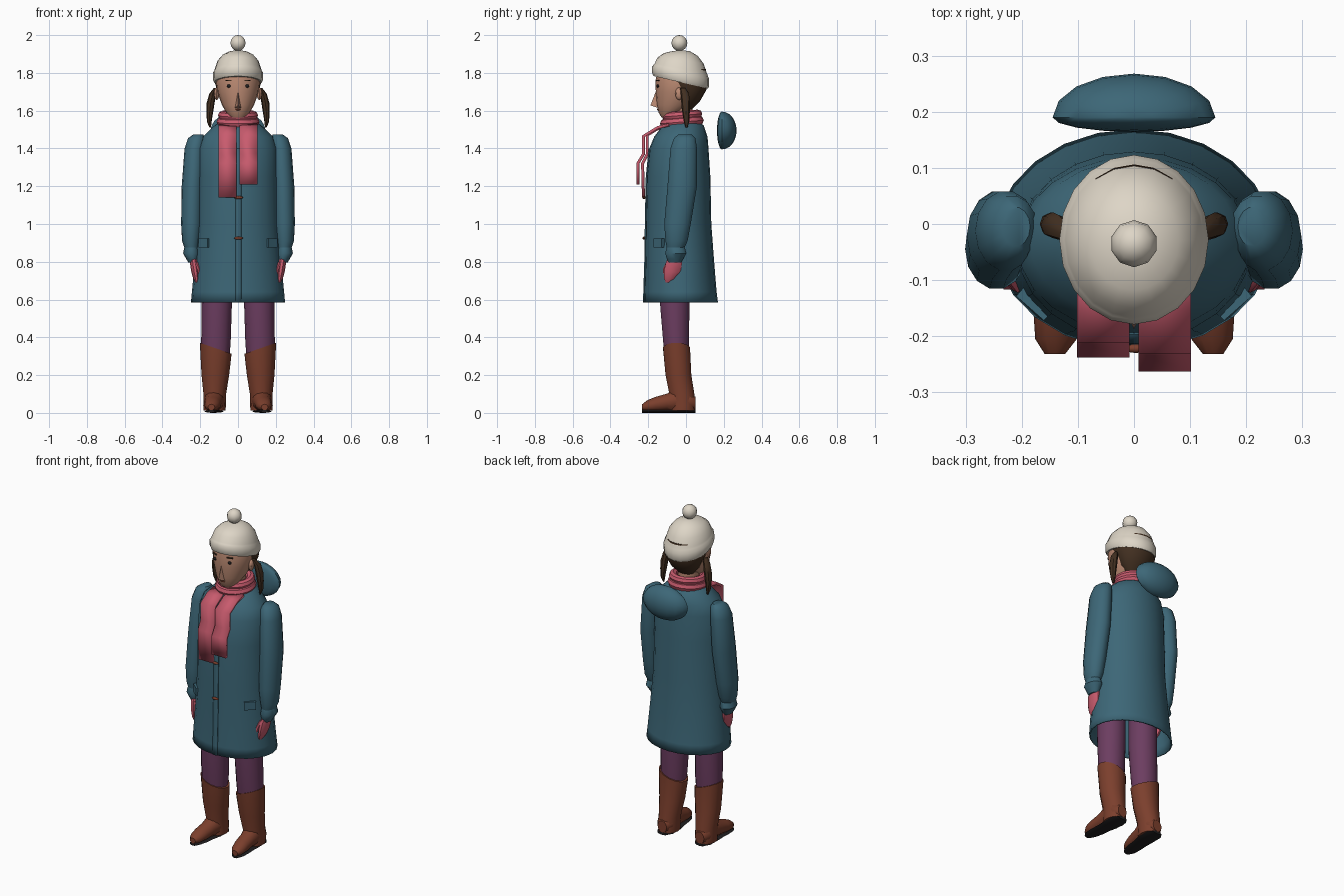
import bpy, bmesh, math
from mathutils import Vector

if "Cube" in bpy.data.objects:
    bpy.data.objects.remove(bpy.data.objects["Cube"])


def material(name, r, g, b):
    m = bpy.data.materials.new(name)
    m.diffuse_color = (r, g, b, 1)
    m.use_nodes = True
    m.node_tree.nodes["Principled BSDF"].inputs["Base Color"].default_value = m.diffuse_color
    return m


TEAL = material("teal_wool", .046, .135, .185)
PINK = material("pink_knit", .58, .105, .155)
CREAM = material("cream_knit", .73, .67, .57)
SKIN = material("skin", .50, .255, .17)
HAIR = material("dark_brown_hair", .055, .029, .015)
PURPLE = material("purple_cloth", .15, .047, .118)
LEATHER = material("brown_leather", .20, .05, .026)
BLACK = material("black_rubber", .014, .013, .014)


def finish(name, bm, mat, angle=40, thick=0):
    """Turn a bmesh into a named, coloured, smooth-shaded object."""
    bmesh.ops.recalc_face_normals(bm, faces=bm.faces)
    me = bpy.data.meshes.new(name)
    bm.to_mesh(me)
    bm.free()
    ob = bpy.data.objects.new(name, me)
    bpy.context.collection.objects.link(ob)
    me.materials.append(mat)
    if thick:
        mod = ob.modifiers.new("thickness", 'SOLIDIFY')
        mod.thickness = thick
        mod.offset = 0
    bpy.ops.object.select_all(action='DESELECT')
    ob.select_set(True)
    bpy.context.view_layer.objects.active = ob
    bpy.ops.object.shade_smooth_by_angle(angle=math.radians(angle))
    return ob


def loft(name, rings, mat, n=16, along='Z', caps=(True, True), slopes=None,
         tilt_x=0, floor=None, thick=0, angle=40):
    """Skin ellipses (x, y, z, rx, r2); slopes tilt each ring along y, tilt_x along x."""
    bm = bmesh.new()
    loops = []
    for i, (x, y, z, a, b) in enumerate(rings):
        loop = []
        for k in range(n):
            t = 2 * math.pi * k / n
            u, v = a * math.cos(t), b * math.sin(t)
            if along == 'Z':
                s = slopes[i] if slopes else 0
                p = Vector((x + u, y + v, z + s * v + (tilt_x * u if i == 0 else 0)))
            else:
                p = Vector((x + u, y, z + v))
            if floor is not None:
                p.z = max(p.z, floor)
            loop.append(bm.verts.new(p))
        loops.append(loop)
    for l0, l1 in zip(loops, loops[1:]):
        for k in range(n):
            bm.faces.new((l0[k], l0[(k + 1) % n], l1[(k + 1) % n], l1[k]))
    if caps[0]:
        bm.faces.new(loops[0])
    if caps[1]:
        bm.faces.new(loops[-1])
    return finish(name, bm, mat, angle, thick)


def ball(name, c, r, mat, n=12, rows=8, shape=None):
    bm = bmesh.new()
    bmesh.ops.create_uvsphere(bm, u_segments=n, v_segments=rows, radius=1)
    for v in bm.verts:
        if shape:
            shape(v.co)
        v.co = Vector(c) + Vector([v.co[i] * r[i] for i in range(3)])
    return finish(name, bm, mat)


def box(name, c, size, mat, yaw=0):
    bm = bmesh.new()
    bmesh.ops.create_cube(bm, size=1)
    for v in bm.verts:
        v.co = Vector([v.co[i] * size[i] for i in range(3)])
        x, y = v.co.x, v.co.y
        v.co.x = x * math.cos(yaw) - y * math.sin(yaw) + c[0]
        v.co.y = x * math.sin(yaw) + y * math.cos(yaw) + c[1]
        v.co.z += c[2]
    return finish(name, bm, mat, 30)


def ribbon(name, path, x0, x1, thick, mat):
    """Strip of cloth following a (y, z) path."""
    bm = bmesh.new()
    rows = [[bm.verts.new((x, y, z)) for x in (x0, x1)] for y, z in path]
    for a, b in zip(rows, rows[1:]):
        bm.faces.new((a[0], a[1], b[1], b[0]))
    return finish(name, bm, mat, 30, thick)


def ring(name, c, rx, ry, tube, slope, mat):
    """Soft scarf coil around the neck."""
    bm = bmesh.new()
    N, M = 20, 8
    g = []
    for i in range(N):
        t = 2 * math.pi * i / N
        g.append([])
        for j in range(M):
            p = 2 * math.pi * j / M
            d = tube * math.cos(p)
            y = (ry + d) * math.sin(t)
            g[i].append(bm.verts.new((c[0] + (rx + d) * math.cos(t), c[1] + y,
                                      c[2] + tube * math.sin(p) + slope * y)))
    for i in range(N):
        for j in range(M):
            k, l = (i + 1) % N, (j + 1) % M
            bm.faces.new((g[i][j], g[k][j], g[k][l], g[i][l]))
    return finish(name, bm, mat)


# Coat body, open at the hem: (z, front y, back y, half width)
coat = [(.585, -.22, .165, .245), (.64, -.218, .158, .24), (.8, -.213, .145, .225),
        (1.0, -.21, .13, .21), (1.25, -.205, .125, .205), (1.4, -.19, .115, .203),
        (1.46, -.165, .11, .183), (1.52, -.12, .09, .12), (1.55, -.07, .05, .07)]
loft("coat_body", [(0, (f + b) / 2, z, w, (b - f) / 2) for z, f, b, w in coat],
     TEAL, 24, caps=(False, True), thick=.008)
ribbon("coat_placket", [(f - .004, z) for z, f, b, w in coat[:6]], -.012, .018, .008, TEAL)
for z in (.925, 1.14):
    ball("coat_toggle", (.003, -.222, z), (.024, .008, .008), LEATHER, 8, 6)

# Hood hanging behind the shoulders, flatter on its front
def flatten(co):
    if co.y < 0:
        co.y *= .33
ball("coat_hood", (0, .19, 1.495), (.145, .078, .1), TEAL, 16, 12, flatten)

# Head, neck, hair
loft("neck", [(0, -.02, 1.5, .058, .058), (0, -.025, 1.64, .058, .058)], SKIN, 12)
loft("head", [(0, -.10, 1.565, .04, .03), (0, -.085, 1.59, .062, .06),
              (0, -.06, 1.63, .085, .095), (0, -.042, 1.70, .110, .118),
              (0, -.037, 1.76, .116, .124), (0, -.035, 1.84, .10, .11)], SKIN, 20)
loft("hair", [(0, .0, 1.61, .05, .035), (0, .008, 1.65, .085, .066),
              (0, .01, 1.71, .114, .098), (0, -.012, 1.765, .123, .125),
              (0, -.02, 1.82, .115, .125)], HAIR, 20)
bm = bmesh.new()
for p in ((0, -.157, 1.71), (-.02, -.14, 1.612), (.02, -.14, 1.612), (0, -.188, 1.628)):
    bm.verts.new(p)
bmesh.ops.convex_hull(bm, input=bm.verts)
finish("nose", bm, SKIN, 20)
ball("mouth", (0, -.147, 1.606), (.015, .006, .005), LEATHER, 8, 6)

# Knitted hat, lower at the back, with a pompom
hat = [(1.75, .126, .144, -.23), (1.765, .133, .151, -.23), (1.80, .133, .151, -.22),
       (1.815, .125, .143, -.2), (1.825, .122, .138, -.18), (1.865, .108, .122, -.14),
       (1.897, .08, .09, -.08), (1.914, .045, .05, 0), (1.92, .01, .01, 0)]
loft("hat", [(0, -.028, z, a, b) for z, a, b, s in hat], CREAM, 20,
     slopes=[h[3] for h in hat])
ball("hat_pompom", (0, -.035, 1.958), (.042, .042, .042), CREAM, 10, 8)

# Scarf coils and hanging ends
ring("scarf_upper_coil", (0, -.02, 1.575), .082, .082, .024, .08, PINK)
ring("scarf_lower_coil", (0, -.022, 1.54), .088, .09, .026, .08, PINK)
ribbon("scarf_long_end", [(-.09, 1.52), (-.15, 1.505), (-.205, 1.47), (-.205, 1.37),
                          (-.23, 1.32), (-.225, 1.14)], -.102, -.008, .016, PINK)
ribbon("scarf_short_end", [(-.09, 1.525), (-.15, 1.51), (-.225, 1.465), (-.225, 1.37),
                           (-.255, 1.32), (-.255, 1.21)], .008, .102, .016, PINK)

# Paired parts
for s, side in ((-1, "left"), (1, "right")):
    def pair(name, rings, mat, n=14, **kw):
        return loft(side + "_" + name, [(s * r[0], *r[1:]) for r in rings], mat, n, **kw)

    # face details and pigtail
    ball(side + "_ear", (s * .113, -.035, 1.69), (.014, .022, .034), SKIN, 8, 6)
    ball(side + "_eye", (s * .048, -.149, 1.73), (.012, .007, .009), BLACK, 8, 6)
    box(side + "_brow", (s * .05, -.150, 1.76), (.034, .008, .007), HAIR, s * .35)
    pair("pigtail", [(.118, -.018, 1.72, .01, .014), (.134, -.006, 1.69, .018, .022),
                     (.145, -.002, 1.64, .021, .023), (.15, .0, 1.59, .018, .02),
                     (.152, .003, 1.54, .012, .014), (.147, .003, 1.51, .004, .005)], HAIR, 8)

    # sleeve, cuff and mitten
    pair("sleeve", [(.21, -.005, 1.475, .025, .035), (.218, -.007, 1.455, .046, .058),
                    (.228, -.012, 1.4, .055, .072), (.24, -.02, 1.2, .058, .08),
                    (.245, -.045, 1.0, .056, .072), (.248, -.05, .91, .048, .06),
                    (.246, -.055, .875, .038, .048)], TEAL)
    pair("cuff", [(.246, -.054, .885, .036, .046), (.247, -.054, .845, .044, .058),
                  (.242, -.058, .815, .032, .044), (.238, -.06, .795, .024, .034)], TEAL)
    pair("mitten", [(.238, -.06, .83, .02, .034), (.232, -.065, .79, .022, .046),
                    (.225, -.073, .745, .022, .046), (.22, -.085, .71, .017, .032),
                    (.217, -.092, .69, .008, .016)], PINK, 10)
    pair("thumb", [(.222, -.09, .80, .01, .014), (.208, -.108, .765, .012, .014),
                   (.203, -.114, .735, .006, .007)], PINK, 8)
    box(side + "_pocket_flap", (s * .178, -.142, .9), (.066, .022, .048), TEAL, s * .72)

    # leg, boot shaft with slanted top, foot and sole
    pair("leg", [(.112, -.06, .8, .08, .08), (.112, -.06, .585, .08, .08),
                 (.117, -.052, .37, .078, .07), (.117, -.05, .28, .07, .062)], PURPLE)
    pair("boot_shaft", [(.118, -.05, .342, .084, .073), (.12, -.04, .2, .073, .07),
                        (.123, -.022, .1, .06, .068), (.124, -.018, .04, .06, .069),
                        (.124, -.018, .012, .058, .067)], LEATHER, tilt_x=s * .35)
    foot = [(.125, .05, .05, .03, .035), (.125, .02, .06, .052, .05),
            (.126, -.06, .065, .052, .06), (.13, -.10, .056, .046, .046),
            (.135, -.16, .045, .044, .04), (.139, -.205, .037, .037, .03),
            (.141, -.232, .03, .018, .016)]
    pair("boot_foot", foot, LEATHER, 12, along='Y', floor=.012)
    pair("boot_sole", [(x, y, .008, a * .98, .008) for x, y, z, a, b in foot],
         BLACK, 8, along='Y', floor=0)
